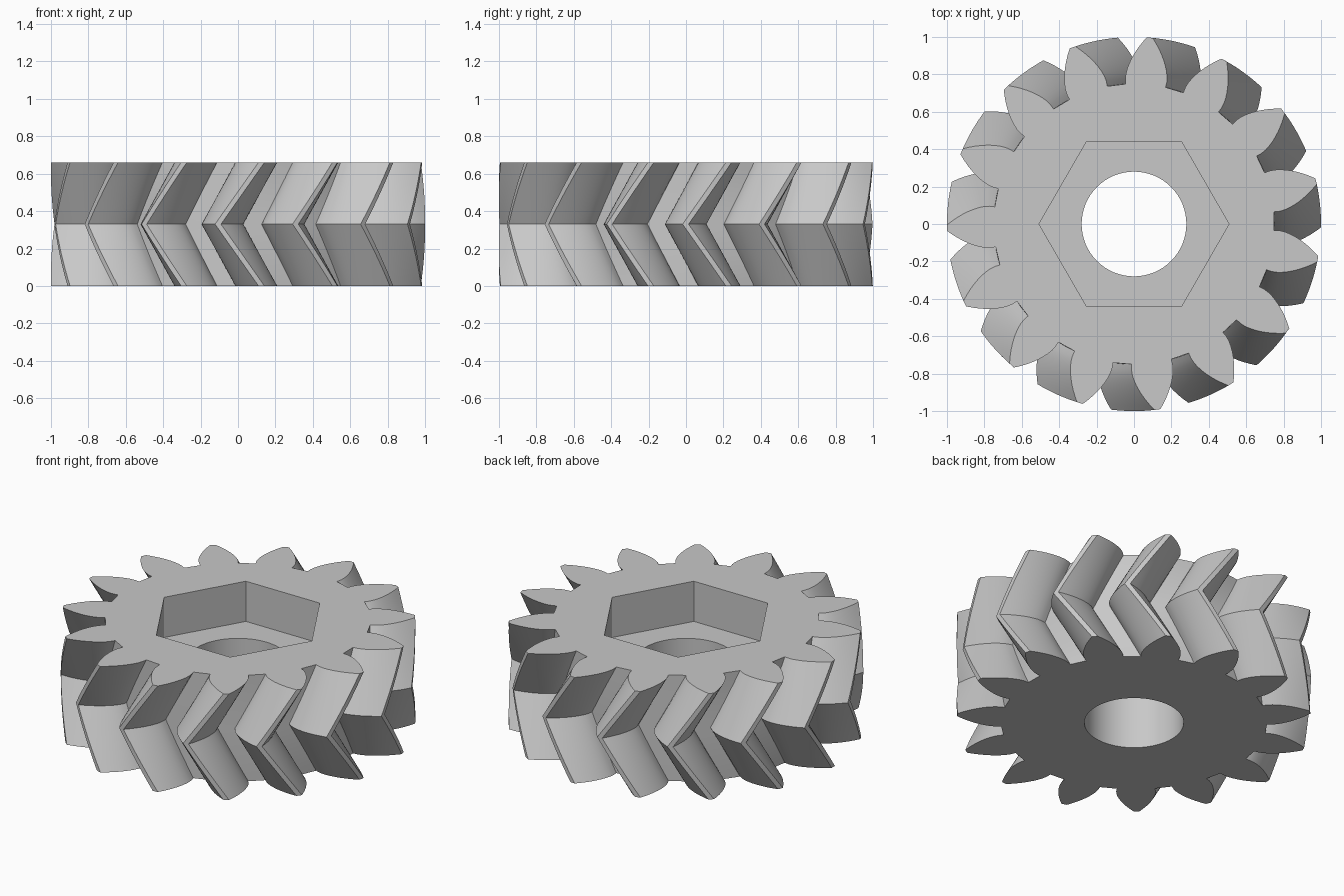
import bpy, bmesh
from math import sin, cos, tan, acos, sqrt, radians, pi

old = bpy.data.objects.get("Cube")
if old:
    bpy.data.objects.remove(old, do_unlink=True)

TEETH = 15
HEIGHT = 0.66
OUTER, PITCH, ROOT = 1.0, 0.882, 0.75
BASE = PITCH * cos(radians(28))
TWIST = radians(13.33)       # turn from each face to the middle
START = radians(85.2)        # centre of one tooth on the faces
HALF = radians(5.75)         # half tooth angle on the pitch circle
LAYERS = 16
FLANK = 8


def involute(r):
    a = acos(min(1.0, BASE / r))
    return tan(a) - a


def tooth_flank():
    """Radius and half angle along one flank, from root to tip."""
    base_half = HALF + involute(PITCH)
    pts = [(ROOT, base_half)]
    for i in range(FLANK + 1):
        r = BASE + (OUTER - BASE) * i / FLANK
        pts.append((r, base_half - involute(r)))
    return pts


def gear_outline():
    """Counter-clockwise outline as radius and angle."""
    flank = tooth_flank()
    pts = []
    for t in range(TEETH):
        c = START + t * 2 * pi / TEETH
        pts += [(r, c - h) for r, h in flank]
        pts += [(r, c + h) for r, h in reversed(flank)]
    return pts


def prism(name, sides, radius, z0, z1):
    bpy.ops.mesh.primitive_cylinder_add(vertices=sides, radius=radius, depth=z1 - z0,
                                        location=(0, 0, (z0 + z1) / 2))
    ob = bpy.context.object
    ob.name = name
    ob.hide_render = True
    return ob


# Grey metal
mat = bpy.data.materials.new("light_grey")
mat.use_nodes = True
grey = (0.58, 0.58, 0.58, 1)
mat.diffuse_color = grey
mat.node_tree.nodes["Principled BSDF"].inputs["Base Color"].default_value = grey

# Gear body: outline swept upward, twisting to the middle and back
outline = gear_outline()
bm = bmesh.new()
rings = []
for k in range(LAYERS + 1):
    f = k / LAYERS
    turn = -TWIST * (1 - abs(2 * f - 1))
    rings.append([bm.verts.new((r * cos(a + turn), r * sin(a + turn), HEIGHT * f))
                  for r, a in outline])
n = len(outline)
for low, high in zip(rings, rings[1:]):
    for i in range(n):
        j = (i + 1) % n
        bm.faces.new((low[i], low[j], high[j], high[i]))
bm.faces.new(list(reversed(rings[0])))
bm.faces.new(rings[-1])
mesh = bpy.data.meshes.new("herringbone_gear")
bm.to_mesh(mesh)
bm.free()
mesh.materials.append(mat)
gear = bpy.data.objects.new("herringbone_gear", mesh)
bpy.context.collection.objects.link(gear)

# Shaft bore and hexagonal nut pocket
bore = prism("bore_cutter", 64, 0.28, -0.1, HEIGHT + 0.1)
pocket = prism("nut_pocket_cutter", 6, 0.508, HEIGHT - 0.25, HEIGHT + 0.1)
pocket.rotation_euler.z = pi / 2   # corners point along x

bpy.ops.object.select_all(action='DESELECT')
gear.select_set(True)
bpy.context.view_layer.objects.active = gear
for cutter in (bore, pocket):
    mod = gear.modifiers.new(cutter.name, 'BOOLEAN')
    mod.operation = 'DIFFERENCE'
    mod.solver = 'EXACT'
    mod.object = cutter
    bpy.ops.object.modifier_apply(modifier=mod.name)
    bpy.data.objects.remove(cutter, do_unlink=True)

bpy.ops.object.shade_smooth_by_angle(angle=radians(25))
